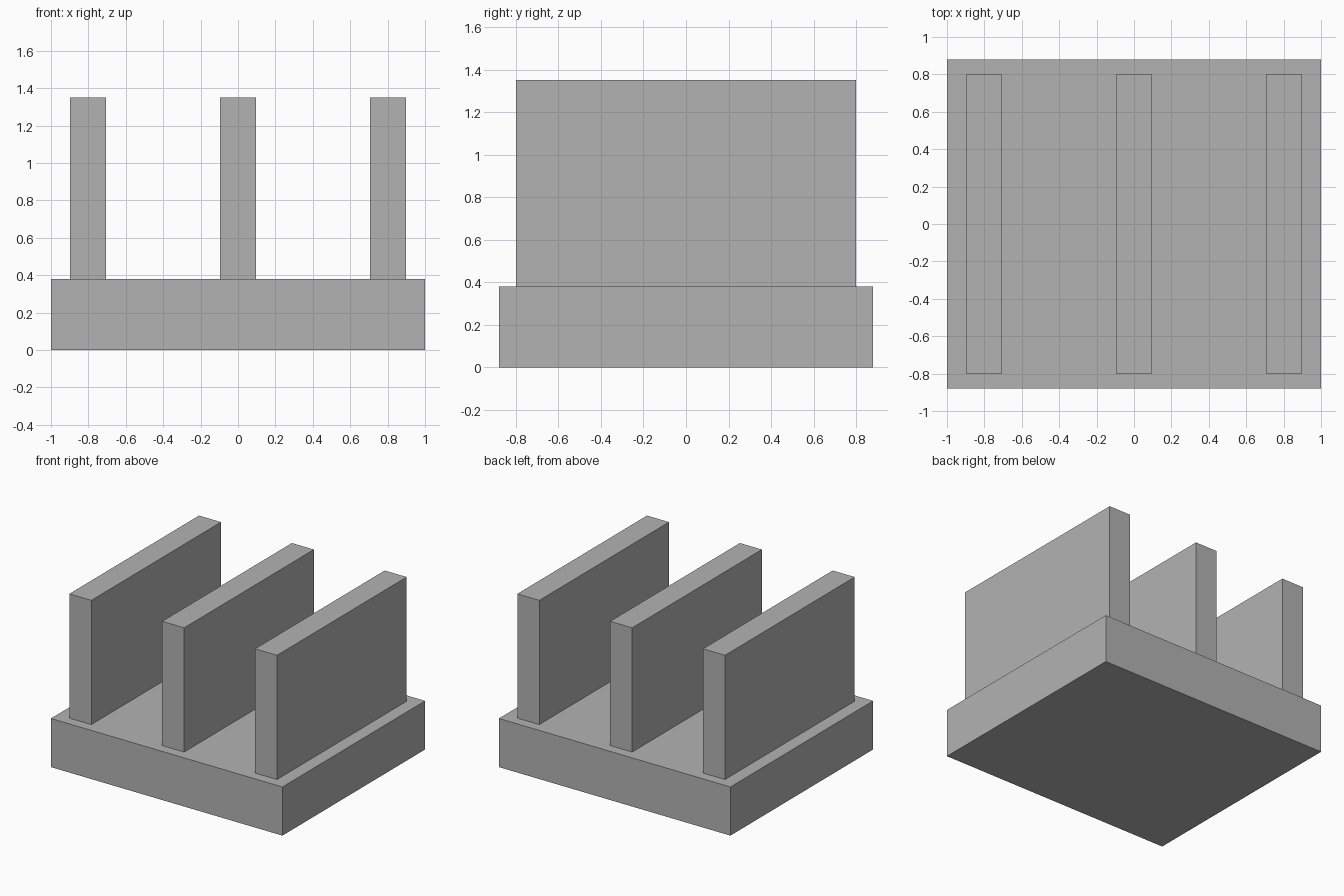
import bpy
import bmesh
from mathutils import Matrix, Vector

default = bpy.data.objects.get("Cube")
if default:
    bpy.data.objects.remove(default, do_unlink=True)

# Plain grey material
grey = bpy.data.materials.new("plain_grey")
grey.use_nodes = True
colour = (0.45, 0.45, 0.45, 1)
grey.diffuse_color = colour
grey.node_tree.nodes["Principled BSDF"].inputs["Base Color"].default_value = colour


def box(name, centre_x, size, bottom):
    """Add a flat-shaded box standing on the given height."""
    mesh = bpy.data.meshes.new(name)
    bm = bmesh.new()
    bmesh.ops.create_cube(bm, size=1, matrix=Matrix.Diagonal(Vector(size)).to_4x4())
    bm.to_mesh(mesh)
    bm.free()
    mesh.materials.append(grey)
    obj = bpy.data.objects.new(name, mesh)
    obj.location = (centre_x, 0, bottom + size[2] / 2)
    bpy.context.collection.objects.link(obj)
    return obj


BASE_HEIGHT = 0.38
TOTAL_HEIGHT = 1.35
FIN_SPACING = 0.802

# Base slab
box("base_slab", 0, (2, 1.76, BASE_HEIGHT), 0)

# Three upright fins, evenly spaced across the slab
for side, name in ((-1, "right_fin"), (0, "middle_fin"), (1, "left_fin")):
    box(name, side * FIN_SPACING, (0.19, 1.6, TOTAL_HEIGHT - BASE_HEIGHT), BASE_HEIGHT)
